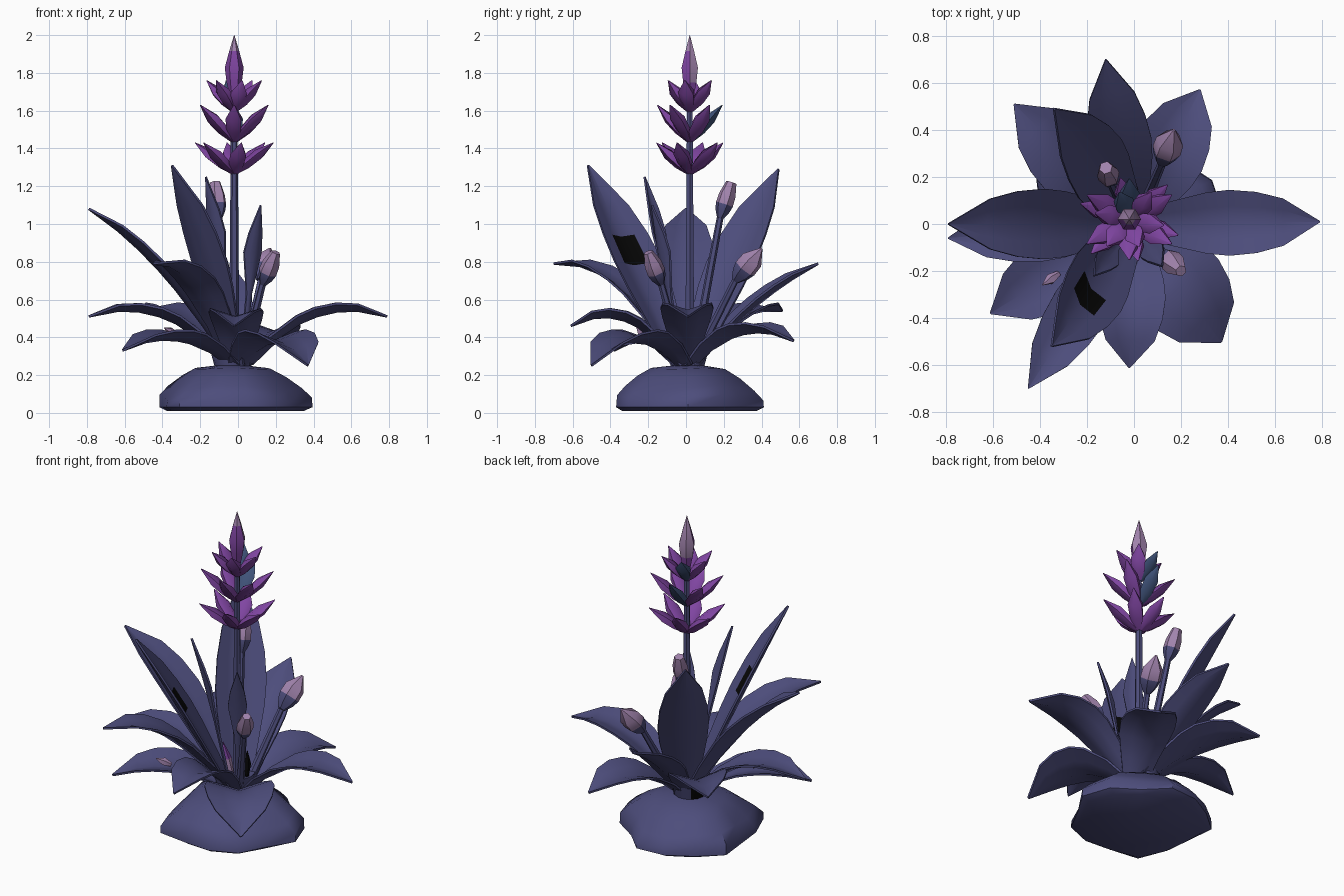
import bpy, bmesh, math
from mathutils import Matrix, Vector

cube = bpy.data.objects.get("Cube")
if cube:
    bpy.data.objects.remove(cube, do_unlink=True)


def material(name, rgb):
    m = bpy.data.materials.new(name)
    m.use_nodes = True
    m.diffuse_color = (*rgb, 1)
    m.node_tree.nodes["Principled BSDF"].inputs["Base Color"].default_value = (*rgb, 1)
    return m


INDIGO = material("indigo leaf", (0.074, 0.074, 0.2))
PURPLE = material("purple petal", (0.215, 0.06, 0.36))
PALE = material("pale lilac tip", (0.36, 0.23, 0.42))
BLUE = material("slate blue petal", (0.05, 0.085, 0.19))
BLACK = material("black blemish", (0.002, 0.002, 0.002))


def finish(name, bm, mats, angle=45):
    bmesh.ops.recalc_face_normals(bm, faces=bm.faces)
    me = bpy.data.meshes.new(name)
    bm.to_mesh(me)
    bm.free()
    for m in mats:
        me.materials.append(m)
    ob = bpy.data.objects.new(name, me)
    bpy.context.collection.objects.link(ob)
    bpy.ops.object.select_all(action="DESELECT")
    ob.select_set(True)
    bpy.context.view_layer.objects.active = ob
    bpy.ops.object.shade_smooth_by_angle(angle=math.radians(angle))
    return ob


def skin(rings, paint=lambda i, k: 0):
    """Bridge closed rings of points and cap both ends."""
    bm = bmesh.new()
    loops = [[bm.verts.new(p) for p in r] for r in rings]
    n = len(loops[0])
    for i in range(len(loops) - 1):
        a, b = loops[i], loops[i + 1]
        for k in range(n):
            f = bm.faces.new((a[k], a[(k + 1) % n], b[(k + 1) % n], b[k]))
            f.material_index = paint(i, k)
    bm.faces.new(loops[0][::-1]).material_index = paint(0, 0)
    bm.faces.new(loops[-1]).material_index = paint(len(loops) - 2, 0)
    return bm


def spindle(name, start, end, profile, mats, paint=lambda i, k: 0, sides=6, flat=1.0, angle=45):
    """Turned shape from start to end; profile holds (fraction, radius)."""
    start, end = Vector(start), Vector(end)
    axis = end - start
    side = axis.cross((0, 0, 1))
    side = side.normalized() if side.length > 1e-4 else Vector((1, 0, 0))
    up = side.cross(axis).normalized()
    rings = []
    for t, r in profile:
        c = start + axis * t
        rings.append([c + side * r * math.cos(k * math.tau / sides)
                      + up * r * flat * math.sin(k * math.tau / sides) for k in range(sides)])
    return finish(name, skin(rings, paint), mats, angle)


BROAD = ((0, 0.42), (0.2, 0.68), (0.4, 0.93), (0.52, 1), (0.66, 0.93), (0.8, 0.72), (1, 0.02))
STALKED = ((0, 0.25), (0.45, 0.3), (0.7, 1), (0.82, 0.75), (1, 0.02))


def leaf(name, tip, lift, width, shape=BROAD, twist=0, dark=(), fold=0.16):
    """Folded blade on a curved path from the crown to its tip."""
    tip = Vector(tip)
    out = Vector((tip.x, tip.y, 0)).normalized()
    side = Matrix.Rotation(math.radians(twist), 3, "Z") @ out.cross((0, 0, 1))
    root = out * 0.04 + Vector((0, 0, 0.24))
    ctrl = Vector((tip.x * 0.5, tip.y * 0.5, lift))
    rings = []
    for t, w in shape:
        p = root * (1 - t) ** 2 + ctrl * 2 * t * (1 - t) + tip * t * t
        tangent = (ctrl - root) * (1 - t) + (tip - ctrl) * t
        normal = side.cross(tangent).normalized()
        top = [p + side * s * width * w / 2 + normal * abs(s) * fold * width * w
               for s in (-1, -0.5, 0, 0.5, 1)]
        rings.append([q + normal * 0.006 for q in top]
                     + [q - normal * 0.006 for q in reversed(top)])
    bm = skin(rings, lambda i, k: int((i, k) in dark))
    finish(name, bm, [INDIGO, BLACK])


# Lumpy mound at the foot, sloping in to a narrow neck with a dark hollow
rings = []
for z, r, lump in ((0.01, 0.36, 0.06), (0.03, 0.395, 0.08), (0.08, 0.39, 0.09),
                   (0.13, 0.345, 0.08), (0.19, 0.275, 0.05), (0.235, 0.2, 0.02),
                   (0.25, 0.09, 0), (0.36, 0.12, 0)):
    ring = []
    for k in range(14):
        a = k * math.tau / 14
        q = r * (1 + lump * math.sin(5 * a + 0.6) + lump * 0.5 * math.cos(3 * a))
        ring.append((q * math.cos(a) - 0.035, q * math.sin(a) + 0.01,
                     z + 0.2 * lump * math.sin(3 * a) * (z > 0.03)))
    rings.append(ring)
finish("mound", skin(rings, lambda i, k: int(i == 6 and k in (5, 6))), [INDIGO, BLACK])

# Rosette of leaves: name, tip, control height, width, shape, twist, dark faces
for args in (
    ("back_leaf", (-0.12, 0.70, 0.79), 0.60, 0.27),
    ("back_left_low_leaf", (0.28, 0.57, 0.38), 0.52, 0.32),
    ("left_leaf", (0.79, 0.01, 0.51), 0.64, 0.28),
    ("front_left_low_leaf", (0.37, -0.50, 0.25), 0.50, 0.40),
    ("front_leaf", (-0.02, -0.61, 0.46), 0.62, 0.29),
    ("front_right_mid_leaf", (-0.45, -0.70, 0.79), 0.82, 0.25),
    ("front_right_tall_leaf", (-0.35, -0.52, 1.31), 0.74, 0.31, BROAD, -20, ((3, 1), (3, 2))),
    ("right_upper_leaf", (-0.79, 0.0, 1.08), 0.82, 0.30),
    ("right_leaf", (-0.79, -0.06, 0.51), 0.64, 0.26),
    ("front_right_low_leaf", (-0.61, -0.38, 0.33), 0.48, 0.32),
    ("back_right_low_leaf", (-0.51, 0.51, 0.54), 0.58, 0.33),
    ("back_right_tall_leaf", (-0.34, 0.49, 1.29), 0.74, 0.31, BROAD, 20),
    ("inner_right_leaf", (-0.17, -0.22, 1.25), 0.76, 0.11, STALKED),
    ("inner_left_leaf", (0.12, -0.18, 1.10), 0.68, 0.11, STALKED),
):
    leaf(*args)

# Flower stalk
CX, CY = -0.02, 0.02
spindle("flower_stem", (CX, CY, 0.25), (CX, CY, 1.72),
        ((0, 0.028), (0.6, 0.021), (1, 0.016)), [INDIGO])

# Whorls of petals: height, reach, rise, first angle, index of the blue petal
PETAL = ((0, 0.016), (0.3, 0.042), (0.62, 0.046), (1, 0.003))
for w, (z, reach, rise, turn, blue) in enumerate(((1.27, 0.21, 0.16, 42, None),
                                                  (1.44, 0.20, 0.19, 30, 1),
                                                  (1.60, 0.14, 0.16, 50, 1))):
    for k in range(6):
        a = math.radians(turn + k * 60)
        short = 0.82 if k % 3 == 1 else 1
        d = Vector((math.cos(a), math.sin(a), 0))
        foot = Vector((CX, CY, z)) + d * 0.008
        tip = foot + d * reach * short + Vector((0, 0, rise))
        spindle(f"petal_{w}_{k}", foot, tip, PETAL, [BLUE if k == blue else PURPLE],
                sides=5, flat=0.65, angle=60)

# Closed bud crowning the spike: pale, with a purple front and foot
crown = spindle("crown_bud", (CX, CY, 1.64), (CX, CY, 2.0),
                ((0, 0.016), (0.3, 0.04), (0.52, 0.05), (0.77, 0.026), (1, 0.001)),
                [PURPLE, PALE], sides=6)
for p in crown.data.polygons:
    top, front = p.center.z > 1.9, p.normal.y < -0.3
    p.material_index = int(top or (p.center.z > 1.78 and not front))

# Side buds on slender stems: foot, neck, tip, girth, tip radius
for name, foot, neck, tip, size, blunt in (
    ("back_bud", (0.03, 0.05, 0.28), (0.12, 0.26, 0.70), (0.17, 0.40, 0.87), 1.25, 0.005),
    ("high_bud", (-0.03, 0.04, 0.28), (-0.10, 0.18, 1.03), (-0.12, 0.24, 1.22), 0.95, 0.03),
    ("front_bud", (0.03, -0.02, 0.28), (0.13, -0.13, 0.68), (0.2, -0.2, 0.85), 1.0, 0.025),
):
    spindle(name + "_stem", foot, neck, ((0, 0.024), (1, 0.018)), [INDIGO])
    spindle(name, neck, tip,
            [(t, r * size) for t, r in ((0, 0.018), (0.2, 0.04), (0.38, 0.05),
                                        (0.65, 0.048), (1, blunt))],
            [INDIGO, PALE], lambda i, k: int(i >= 2), sides=6)

# Small details low in the crown: a young shoot, a resting bud and a dark core
SMALL = ((0, 0.012), (0.5, 0.024), (1, 0.002))
spindle("young_shoot", (-0.02, -0.03, 0.36), (-0.07, -0.05, 0.56), SMALL,
        [PALE, PURPLE], lambda i, k: i, sides=5)
spindle("resting_bud", (-0.32, -0.21, 0.41), (-0.39, -0.26, 0.45), SMALL, [PALE], sides=5)
spindle("dark_core", (0.06, 0.0, 0.36), (0.065, 0.0, 0.52), SMALL, [BLACK])
